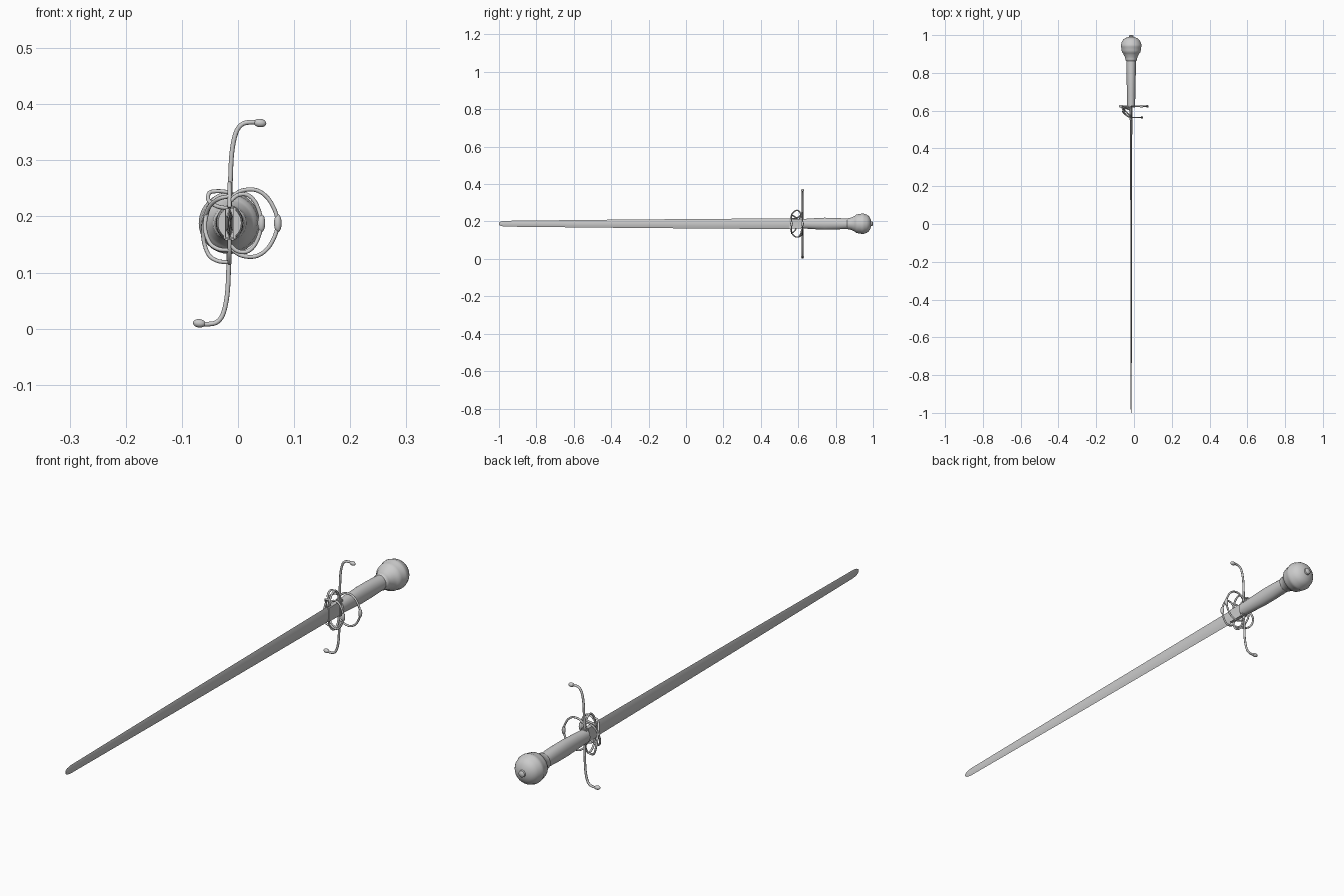
import bpy, bmesh, math
from mathutils import Vector

if "Cube" in bpy.data.objects:
    bpy.data.objects.remove(bpy.data.objects["Cube"])

CX, CZ = -0.015, 0.188      # sword axis, running along y


def finish(name, bm, angle=40):
    bmesh.ops.recalc_face_normals(bm, faces=bm.faces)
    me = bpy.data.meshes.new(name)
    bm.to_mesh(me)
    bm.free()
    ob = bpy.data.objects.new(name, me)
    bpy.context.collection.objects.link(ob)
    bpy.ops.object.select_all(action='DESELECT')
    bpy.context.view_layer.objects.active = ob
    ob.select_set(True)
    bpy.ops.object.shade_smooth_by_angle(angle=math.radians(angle))
    return ob


def loft(name, sections, angle=40):
    """Skin a list of equal-length point rings and cap both ends."""
    bm = bmesh.new()
    rings = [[bm.verts.new(p) for p in s] for s in sections]
    n = len(rings[0])
    for a, b in zip(rings, rings[1:]):
        for i in range(n):
            bm.faces.new((a[i], a[(i + 1) % n], b[(i + 1) % n], b[i]))
    bm.faces.new(rings[0])
    bm.faces.new(rings[-1])
    return finish(name, bm, angle)


def turned(name, profile, n=32):
    """Oval lathe along y; profile rows are (y, x radius, z radius)."""
    ring = [2 * math.pi * i / n for i in range(n)]
    return loft(name, [[(CX + rx * math.cos(t), y, CZ + rz * math.sin(t)) for t in ring]
                       for y, rx, rz in profile])


def bar(name, points, radius=0.0036, steps=7, n=10):
    """Round bar along a smooth path through (x, y, z) offsets from the axis."""
    p = [Vector((CX + x, y, CZ + z)) for x, y, z in points]
    p = [2 * p[0] - p[1]] + p + [2 * p[-1] - p[-2]]
    path = []
    for a, b, c, d in zip(p, p[1:], p[2:], p[3:]):
        for k in range(steps):
            t = k / steps
            path.append(0.5 * (2 * b + (c - a) * t + (2 * a - 5 * b + 4 * c - d) * t * t
                               + (3 * b - a - 3 * c + d) * t ** 3))
    path.append(p[-2])
    side, rings = None, []
    for i, q in enumerate(path):
        tan = (path[min(i + 1, len(path) - 1)] - path[max(i - 1, 0)]).normalized()
        side = tan.orthogonal() if side is None else side - tan * side.dot(tan)
        side.normalize()
        up = tan.cross(side)
        rings.append([q + radius * (side * math.cos(2 * math.pi * j / n)
                                    + up * math.sin(2 * math.pi * j / n)) for j in range(n)])
    return loft(name, rings, 60)


def knob(name, centre, size, tilt=0.0):
    bm = bmesh.new()
    bmesh.ops.create_uvsphere(bm, u_segments=16, v_segments=10, radius=1)
    bmesh.ops.scale(bm, verts=bm.verts, vec=size)
    ob = finish(name, bm)
    ob.location = (CX + centre[0], centre[1], CZ + centre[2])
    ob.rotation_euler.y = tilt


# Blade: flattened hexagonal section, tapering to a short point
def blade_section(y, w, t):
    return [(CX + x * t, y, CZ + z * w) for x, z in
            ((0, 1), (1, .45), (1, -.45), (0, -1), (-1, -.45), (-1, .45))]


loft("blade", [blade_section(*s) for s in (
    (-1.0, .006, .0012), (-.99, .012, .002), (-.97, .0155, .0026), (-.3, .0225, .004),
    (.3, .027, .0052), (.56, .029, .006))], 20)

# Ricasso: squared blade root inside the guard
loft("ricasso", [[(CX + x, y, CZ + z) for x, z in
                  ((.0075, w), (.0075, -w), (-.0075, -w), (-.0075, w))]
                 for y, w in ((.55, .026), (.625, .026))], 20)

# Grip and pommel
turned("grip", ((.618, .021, .026), (.635, .021, .026), (.68, .022, .029), (.74, .0235, .032),
                (.80, .0245, .031), (.85, .025, .028), (.872, .025, .027)))
turned("pommel", [(y, r, r) for y, r in (
    (.862, .026), (.866, .030), (.874, .031), (.884, .033), (.895, .039), (.904, .043),
    (.908, .048), (.920, .051), (.934, .0525), (.940, .055), (.948, .055), (.954, .0525),
    (.966, .049), (.976, .042), (.984, .032), (.989, .018), (.990, .013), (.996, .012),
    (1.0, .007))])

# Quillon block, then the S-shaped quillons with end knobs
bm = bmesh.new()
bmesh.ops.create_cube(bm, size=1)
bmesh.ops.scale(bm, verts=bm.verts, vec=(.022, .018, .062))
bmesh.ops.translate(bm, verts=bm.verts, vec=(CX, .622, CZ))
bmesh.ops.bevel(bm, geom=bm.edges[:], offset=.003, segments=2, affect='EDGES')
finish("quillon_block", bm)

for s, tag in ((1, "upper"), (-1, "lower")):
    bar(tag + "_quillon", [(s * x, .623, s * z) for x, z in (
        (0, .01), (.0015, .075), (.004, .125), (.011, .160), (.022, .176), (.038, .180),
        (.050, .179))], .0042)
    knob(tag + "_quillon_knob", (s * .054, .623, s * .1785), (.0115, .0075, .0075), .12)
    # Finger arm curving from the block towards the blade
    bar(tag + "_arm", [(0, .620, s * .022), (0, .614, s * .052), (0, .600, s * .070),
                       (0, .582, s * .068), (0, .566, s * .050), (0, .560, s * .028)])

# Two side rings on the right, each with a swelling in the middle
half = ((0, .044), (.022, .058), (.050, .058), (.073, .038))
for tag, y, sx, sz in (("rear", .623, 1, 1), ("front", .564, .66, .86)):
    pts = [(x * sx, y, z * sz) for x, z in half] + [(.086 * sx, y, 0)]
    pts += [(x, yy, -z) for x, yy, z in reversed(pts[:-1])]
    bar(tag + "_side_ring", pts)
    knob(tag + "_side_ring_knob", (.086 * sx, y, 0), (.0068, .0068, .016))

# Inner guard on the left: bars sweeping between the two arms
bar("inner_guard_long", [(0, .602, -.070), (-.022, .610, -.067), (-.038, .618, -.055),
                         (-.047, .620, -.025), (-.044, .606, .010), (-.034, .588, .032),
                         (-.018, .570, .044), (0, .565, .048)])
bar("inner_guard_short", [(0, .565, -.048), (-.020, .572, -.046), (-.036, .584, -.034),
                          (-.044, .596, -.005), (-.036, .608, .030), (-.020, .616, .048),
                          (0, .615, .050)])
bar("inner_guard_loop", [(0, .612, .055), (-.020, .620, .057), (-.036, .618, .054),
                         (-.037, .606, .040), (-.022, .590, .030), (0, .566, .026)])
